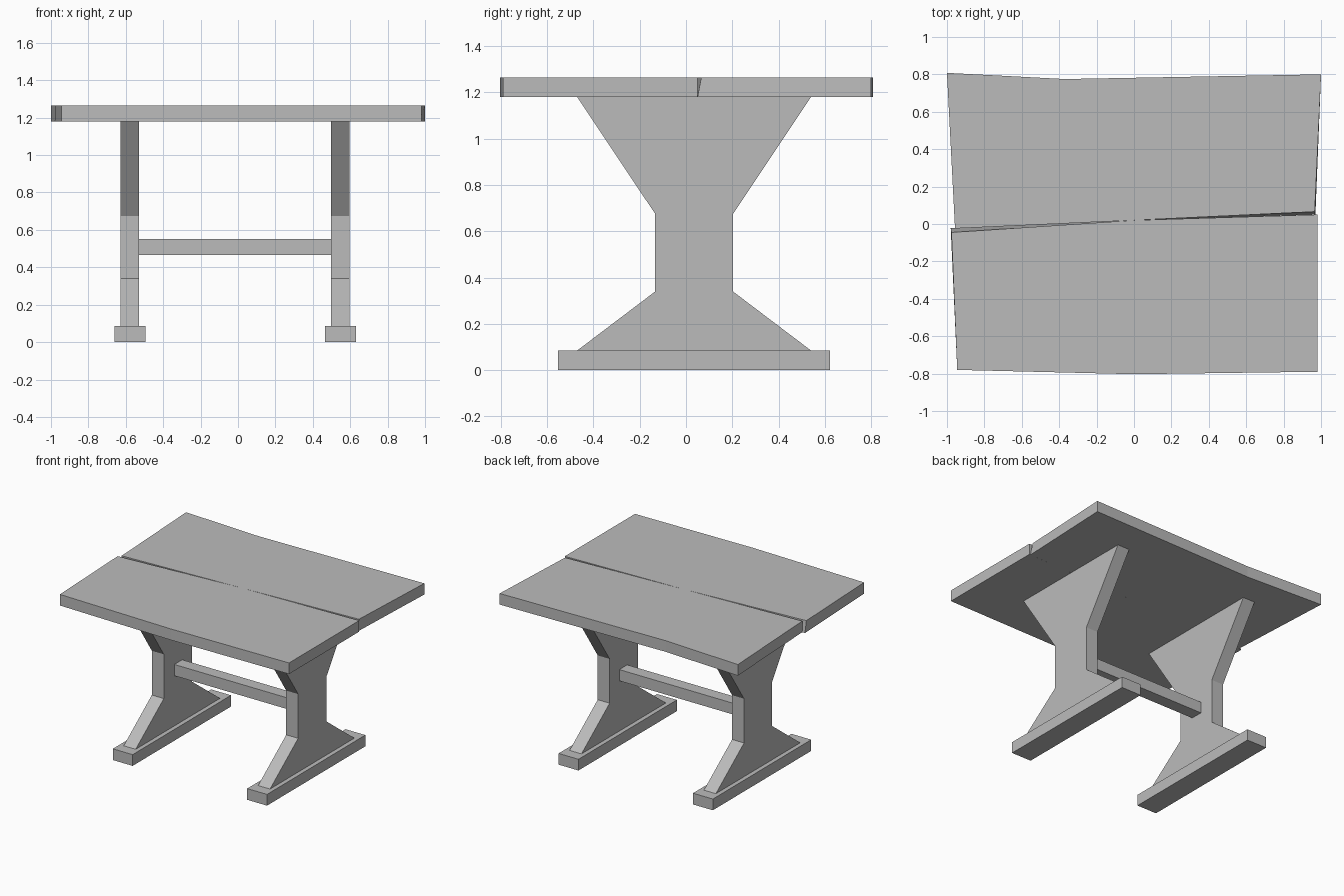
import bpy
import bmesh

default = bpy.data.objects.get("Cube")
if default:
    bpy.data.objects.remove(default, do_unlink=True)

grey = bpy.data.materials.new("plain grey")
grey.use_nodes = True
COLOUR = (0.5, 0.5, 0.5, 1)
grey.diffuse_color = COLOUR
grey.node_tree.nodes["Principled BSDF"].inputs["Base Color"].default_value = COLOUR


def loft(name, lower, upper):
    """Solid between two matching outlines of 3D points."""
    bm = bmesh.new()
    a = [bm.verts.new(p) for p in lower]
    b = [bm.verts.new(p) for p in upper]
    bm.faces.new(a[::-1])
    bm.faces.new(b)
    for i in range(len(a)):
        j = (i + 1) % len(a)
        bm.faces.new((a[i], a[j], b[j], b[i]))
    bmesh.ops.recalc_face_normals(bm, faces=bm.faces)
    mesh = bpy.data.meshes.new(name)
    bm.to_mesh(mesh)
    bm.free()
    mesh.materials.append(grey)
    obj = bpy.data.objects.new(name, mesh)
    bpy.context.collection.objects.link(obj)
    return obj


def box(name, x0, x1, y0, y1, z0, z1):
    ring = [(x0, y0), (x1, y0), (x1, y1), (x0, y1)]
    return loft(name, [(x, y, z0) for x, y in ring], [(x, y, z1) for x, y in ring])


def plank(name, edge, seam_low, seam_high):
    """Board whose outer edge is upright and whose seam edge may slope."""
    return loft(name, [(x, y, BOTTOM) for x, y in edge + seam_low],
                [(x, y, TOP) for x, y in edge + seam_high])


BOTTOM, TOP = 1.18, 1.264
FOOT_TOP = 0.085
MID_Y = 0.035

# Trestle legs: hourglass boards standing on bar feet
half_profile = [(0.505, FOOT_TOP), (0.168, 0.34), (0.168, 0.675), (0.505, BOTTOM)]
outline = [(MID_Y + w, z) for w, z in half_profile]
outline += [(MID_Y - w, z) for w, z in reversed(half_profile)]
for side, x in (("right", -0.578), ("left", 0.547)):
    loft(side + "_leg", [(x - 0.05, y, z) for y, z in outline],
         [(x + 0.05, y, z) for y, z in outline])
    box(side + "_foot", x - 0.083, x + 0.083, MID_Y - 0.588, MID_Y + 0.588, 0, FOOT_TOP)

# Stretcher between the legs
box("stretcher", -0.53, 0.5, -0.007, 0.077 + 0.01, 0.465, 0.55)

# Two uneven boards that touch in the middle and open to narrow gaps at the ends
touch = (0, 0.02)
plank("front_board", [(-0.945, -0.78), (0, -0.803), (0.98, -0.79)],
      [(0.98, 0.05), touch, (-0.98, -0.022)],
      [(0.98, 0.05), touch, (-0.976, -0.045)])
plank("back_board", [(1, 0.80), (-0.37, 0.775), (-1, 0.808)],
      [(-0.957, -0.024), touch, (0.97, 0.05)],
      [(-0.957, -0.024), touch, (0.966, 0.066)])
